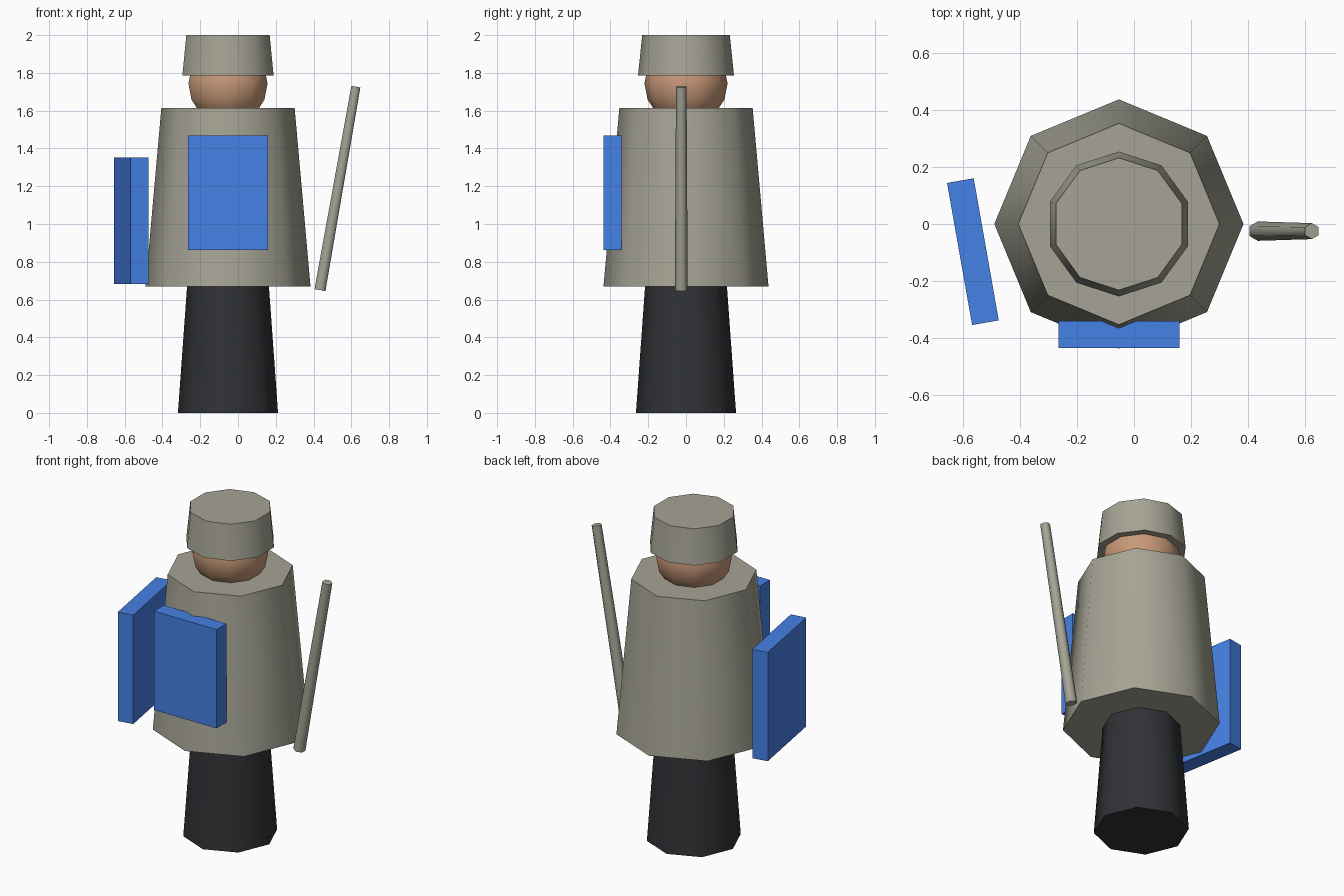
import bpy
from math import radians
from mathutils import Vector

if "Cube" in bpy.data.objects:
    bpy.data.objects.remove(bpy.data.objects["Cube"])

CX = -0.053  # figure axis


def material(name, rgb):
    m = bpy.data.materials.new(name)
    m.diffuse_color = (*rgb, 1)
    m.use_nodes = True
    m.node_tree.nodes["Principled BSDF"].inputs["Base Color"].default_value = m.diffuse_color
    return m


cloth = material("stone_cloth", (0.38, 0.37, 0.30))
dark = material("dark_cloth", (0.03, 0.032, 0.036))
skin = material("skin", (0.58, 0.32, 0.19))
blue = material("blue", (0.06, 0.22, 0.78))


def finish(name, mat, smooth=True):
    ob = bpy.context.object
    ob.name = name
    ob.data.materials.append(mat)
    if smooth:
        bpy.ops.object.shade_smooth_by_angle(angle=radians(60))
    return ob


def taper(name, sides, r1, r2, start, end, mat):
    """Tapered prism running from start to end."""
    a, b = Vector(start), Vector(end)
    d = b - a
    bpy.ops.mesh.primitive_cone_add(vertices=sides, radius1=r1, radius2=r2,
                                    depth=d.length, location=(a + b) / 2)
    ob = bpy.context.object
    ob.rotation_euler = (0, d.angle(Vector((0, 0, 1))), 0)  # leans only in x
    return finish(name, mat)


def box(name, size, centre, turn, mat):
    bpy.ops.mesh.primitive_cube_add(size=1, location=centre, rotation=(0, 0, radians(turn)))
    bpy.context.object.scale = size
    bpy.ops.object.transform_apply(location=False, rotation=False, scale=True)
    return finish(name, mat, smooth=False)


# Legs, coat and cap stacked on one axis
taper("legs", 8, 0.265, 0.216, (CX, 0, 0), (CX, 0, 0.68), dark)
taper("coat", 8, 0.437, 0.353, (CX, 0, 0.668), (CX, 0, 1.613), cloth)
taper("cap", 10, 0.254, 0.232, (CX, 0, 1.785), (CX, 0, 2.0), cloth)

# Head
bpy.ops.mesh.primitive_uv_sphere_add(segments=10, ring_count=8, radius=0.22,
                                     location=(CX, 0, 1.743))
finish("head", skin)

# Leaning staff
taper("staff", 6, 0.034, 0.028, (0.434, -0.025, 0.65), (0.624, -0.025, 1.727), cloth)

# Chest panel and side shield
box("chest_panel", (0.424, 0.095, 0.606), (CX, -0.388, 1.166), 0, blue)
box("side_shield", (0.095, 0.506, 0.668), (-0.565, -0.097, 1.017), 10, blue)
